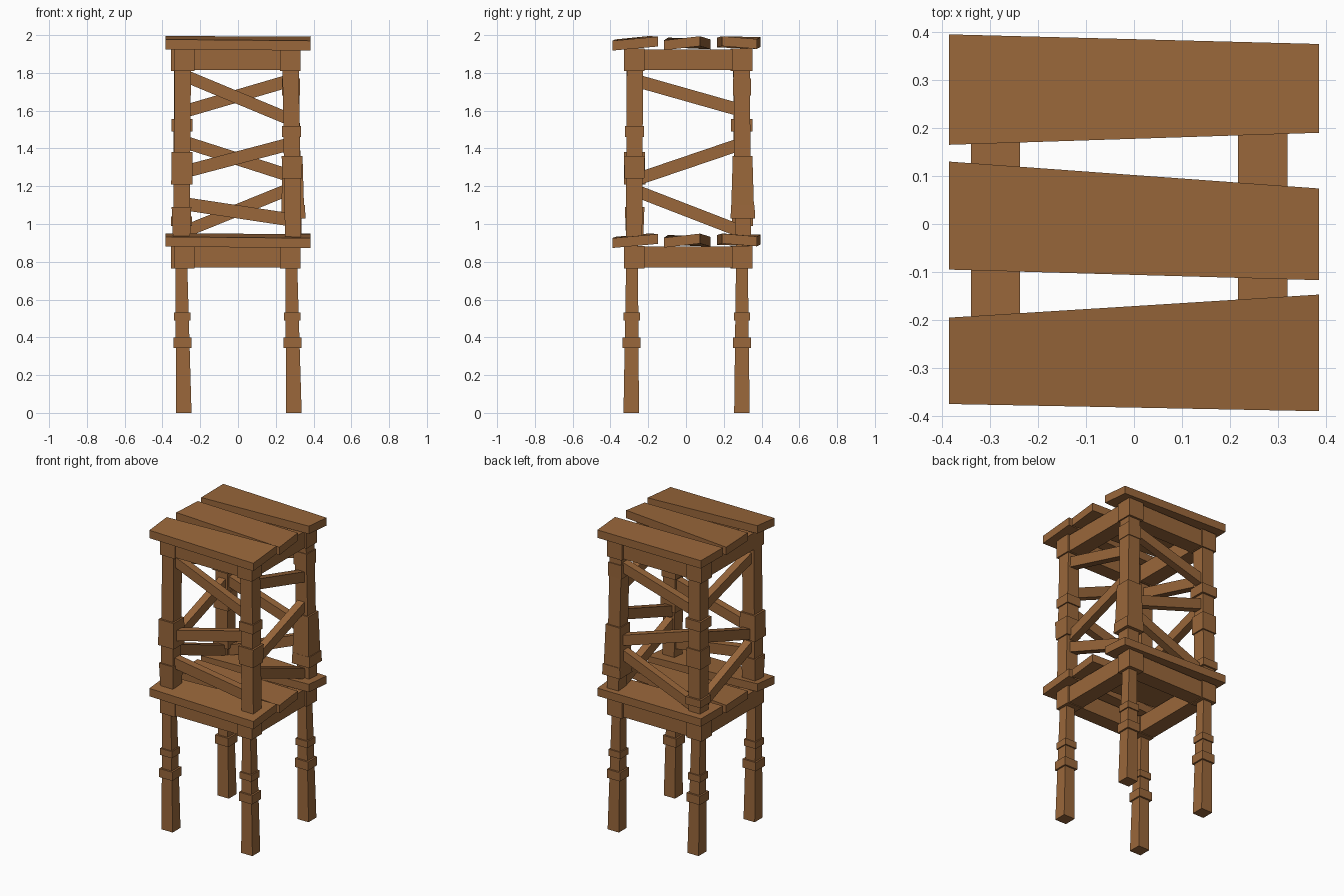
import bpy

if "Cube" in bpy.data.objects:
    bpy.data.objects.remove(bpy.data.objects["Cube"])

wood = bpy.data.materials.new("wood")
wood.diffuse_color = (0.32, 0.135, 0.043, 1)
wood.use_nodes = True
wood.node_tree.nodes["Principled BSDF"].inputs["Base Color"].default_value = wood.diffuse_color


def hexa(name, a, b):
    """Six-sided solid joining two matching four-corner loops."""
    faces = [(3, 2, 1, 0), (4, 5, 6, 7)]
    faces += [(i, (i + 1) % 4, (i + 1) % 4 + 4, i + 4) for i in range(4)]
    me = bpy.data.meshes.new(name)
    me.from_pydata(a + b, [], faces)
    me.materials.append(wood)
    ob = bpy.data.objects.new(name, me)
    bpy.context.collection.objects.link(ob)
    # consistent outward normals
    import bmesh
    bm = bmesh.new()
    bm.from_mesh(me)
    bmesh.ops.recalc_face_normals(bm, faces=bm.faces)
    bm.to_mesh(me)
    bm.free()
    return ob


def rect(cx, cy, h, z):
    return [(cx + sx * h, cy + sy * h, z) for sx, sy in ((-1, -1), (1, -1), (1, 1), (-1, 1))]


def post(name, c0, c1, h0, h1, z0, z1):
    return hexa(name, rect(*c0, h0, z0), rect(*c1, h1, z1))


def box(name, x0, x1, y0, y1, z0, z1):
    r = [(x0, y0), (x1, y0), (x1, y1), (x0, y1)]
    return hexa(name, [(*p, z0) for p in r], [(*p, z1) for p in r])


def brace(name, axis, side, e0, e1, z0, z1, height=0.07, thick=0.05):
    """Slanted rail running along one axis, centred on the other at 'side'."""
    def end(e, z):
        loop = []
        for st, sz in ((-1, -1), (1, -1), (1, 1), (-1, 1)):
            t, zz = side + st * thick / 2, z + sz * height / 2
            loop.append((e, t, zz) if axis == "x" else (t, e, zz))
        return loop
    return hexa(name, end(e0, z0), end(e1, z1))


# plank ends: (x side) -> y front, z front, y back, z back (undersides)
planks = {
    "front_plank": ((-0.375, 1.925, -0.195, 1.943), (-0.39, 1.918, -0.147, 1.94)),
    "middle_plank": ((-0.095, 1.935, 0.13, 1.925), (-0.117, 1.92, 0.074, 1.942)),
    "back_plank": ((0.165, 1.935, 0.395, 1.937), (0.19, 1.942, 0.375, 1.927)),
}

for tier, dz in (("lower", -1.045), ("upper", 0.0)):
    # deck planks
    for name, ends in planks.items():
        loops = []
        for x, (yf, zf, yb, zb) in zip((-0.385, 0.385), ends):
            loops.append([(x, yf, zf + dz), (x, yb, zb + dz),
                          (x, yb, zb + 0.052 + dz), (x, yf, zf + 0.052 + dz)])
        hexa(f"{tier}_{name}", *loops)
    # frame rails
    z0, z1 = 1.815 + dz, 1.925 + dz
    box(f"{tier}_left_rail", -0.34, -0.237, -0.25, 0.25, z0, z1)
    box(f"{tier}_right_rail", 0.217, 0.32, -0.25, 0.25, z0, z1)
    box(f"{tier}_front_rail", -0.25, 0.25, -0.32, -0.225, z0, z1)
    box(f"{tier}_back_rail", -0.25, 0.25, 0.235, 0.335, z0, z1)
    # corner blocks
    for name, cx, cy in (("front_left", -0.285, -0.275), ("front_right", 0.277, -0.275),
                         ("back_left", -0.3, 0.29), ("back_right", 0.277, 0.298)):
        post(f"{tier}_{name}_block", (cx, cy), (cx, cy), 0.054, 0.054, z0 - 0.005, z1 + 0.004)

# lower legs with two collars each
for name, sx, sy in (("front_left", -1, -1), ("front_right", 1, -1),
                     ("back_left", -1, 1), ("back_right", 1, 1)):
    foot = (-0.287 if sx < 0 else 0.296, -0.29 if sy < 0 else 0.296)
    top = (-0.302 if sx < 0 else 0.28, -0.285 if sy < 0 else 0.296)

    def at(z):
        return tuple(f + (t - f) * z / 0.9 for f, t in zip(foot, top))
    post(f"lower_{name}_leg", foot, top, 0.041, 0.03, 0, 0.9)
    post(f"lower_{name}_collar", at(0.37), at(0.37), 0.048, 0.048, 0.343, 0.4)
    post(f"lower_{name}_thin_collar", at(0.51), at(0.51), 0.043, 0.043, 0.488, 0.532)

# upper legs: foot centre, top centre, collars (z0, z1, half width bottom, half width top)
upper = {
    "front_left": ((-0.3, -0.272), (-0.291, -0.272),
                   ((1.21, 1.38, 0.057, 0.055), (0.94, 1.09, 0.046, 0.052))),
    "front_right": ((0.292, -0.275), (0.277, -0.27),
                    ((1.46, 1.52, 0.051, 0.051), (1.24, 1.36, 0.052, 0.055))),
    "back_left": ((-0.3, 0.3), (-0.295, 0.292),
                  ((1.49, 1.555, 0.056, 0.056), (1.24, 1.36, 0.052, 0.05), (0.99, 1.04, 0.055, 0.055))),
    "back_right": ((0.295, 0.302), (0.277, 0.294),
                   ((1.68, 1.77, 0.048, 0.048), (1.09, 1.36, 0.06, 0.052), (1.03, 1.1, 0.065, 0.062))),
}
for name, (foot, top, collars) in upper.items():
    post(f"upper_{name}_leg", foot, top, 0.043, 0.043, 0.92, 1.92)
    for i, (z0, z1, h0, h1) in enumerate(collars):
        t = ((z0 + z1) / 2 - 0.92)
        c = tuple(f + (g - f) * t for f, g in zip(foot, top))
        post(f"upper_{name}_collar_{i}", c, c, h0, h1, z0, z1)

# cross braces: front and back along x, both sides along y
for i, (a, b) in enumerate(((1.78, 1.56), (1.28, 1.42), (1.105, 1.025))):
    brace(f"front_brace_{i}", "x", -0.272, -0.27, 0.26, a, b)
for i, (a, b) in enumerate(((1.6, 1.755), (1.43, 1.26), (0.965, 1.18))):
    brace(f"back_brace_{i}", "x", 0.296, -0.27, 0.26, a, b)
for i, (a, b) in enumerate(((1.755, 1.605), (1.24, 1.42), (1.17, 0.965))):
    for side, x in (("left", -0.293), ("right", 0.282)):
        brace(f"{side}_brace_{i}", "y", x, -0.25, 0.28, a, b)
